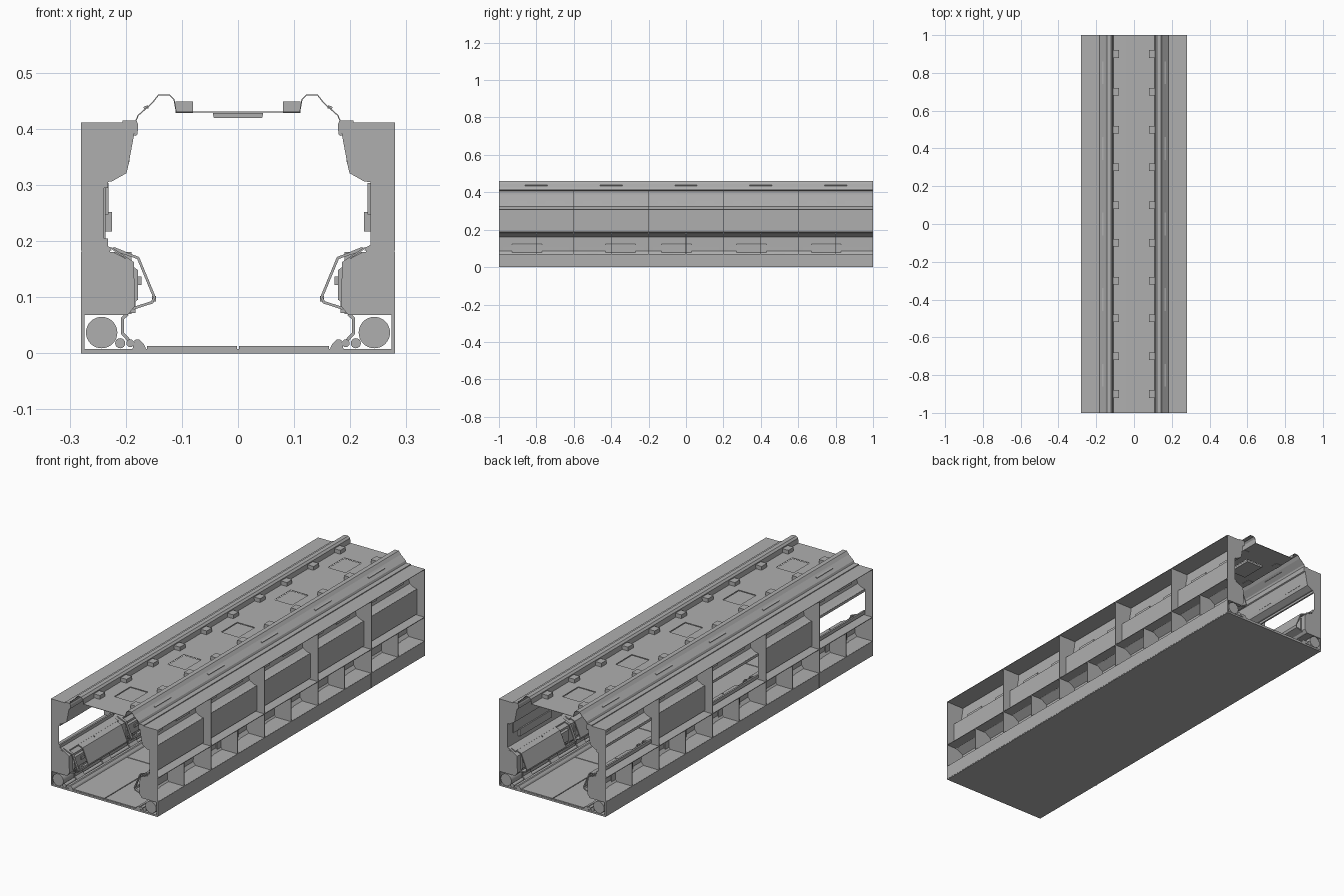
import bpy, bmesh, math

if "Cube" in bpy.data.objects:
    bpy.data.objects.remove(bpy.data.objects["Cube"])

BAYS = [-0.8, -0.4, 0.0, 0.4, 0.8]
SIDES = {"right": 1, "left": -1}

# Dark painted metal used on every part
METAL = bpy.data.materials.new("dark_metal")
METAL.diffuse_color = (0.43, 0.43, 0.43, 1)
METAL.use_nodes = True
METAL.node_tree.nodes["Principled BSDF"].inputs["Base Color"].default_value = METAL.diffuse_color


def finish(name, bm):
    mesh = bpy.data.meshes.new(name)
    bm.to_mesh(mesh)
    bm.free()
    mesh.materials.append(METAL)
    ob = bpy.data.objects.new(name, mesh)
    bpy.context.collection.objects.link(ob)
    return ob


def prism(name, profile, spans, s=1):
    """Closed x/z profile extruded over each (y0, y1) span."""
    bm = bmesh.new()
    for y0, y1 in spans:
        f = bm.faces.new([bm.verts.new((s * x, y0, z)) for x, z in profile])
        r = bmesh.ops.extrude_face_region(bm, geom=[f])
        bmesh.ops.translate(bm, vec=(0, y1 - y0, 0),
                            verts=[v for v in r["geom"] if isinstance(v, bmesh.types.BMVert)])
    bmesh.ops.recalc_face_normals(bm, faces=bm.faces)
    return finish(name, bm)


def box(name, x0, x1, z0, z1, spans, s=1):
    return prism(name, [(x0, z0), (x1, z0), (x1, z1), (x0, z1)], spans, s)


def sheet(name, path, spans, s=1, thick=0.003):
    """Open x/z path swept over y spans and thickened."""
    bm = bmesh.new()
    for y0, y1 in spans:
        a = [bm.verts.new((s * x, y0, z)) for x, z in path]
        b = [bm.verts.new((s * x, y1, z)) for x, z in path]
        for i in range(len(path) - 1):
            bm.faces.new((a[i], a[i + 1], b[i + 1], b[i]))
    bmesh.ops.recalc_face_normals(bm, faces=bm.faces)
    ob = finish(name, bm)
    m = ob.modifiers.new("thickness", "SOLIDIFY")
    m.thickness = thick
    m.offset = 0
    return ob


def pipe(name, x, z, r, sides):
    bpy.ops.mesh.primitive_cylinder_add(vertices=sides, radius=r, depth=2, location=(x, 0, z),
                                        rotation=(math.pi / 2, 0, 0))
    bpy.context.object.name = name
    bpy.context.object.data.materials.append(METAL)
    bpy.ops.object.shade_smooth_by_angle()


def at(centres, half):
    return [(c - half, c + half) for c in centres]


FULL = [(-1, 1)]
RIBS = [(-1, -0.997)] + at([-0.6, -0.2, 0.2, 0.6], 0.0015) + [(0.997, 1)]
TENTHS = [-0.9 + 0.2 * i for i in range(10)]

# Floor base and walkway tiles
box("floor_base", -0.278, 0.278, 0, 0.008, FULL)
for side, s in SIDES.items():
    box(f"floor_tiles_{side}", 0.002, 0.162, 0.008, 0.013, at(BAYS, 0.198), s)

# Ceiling trough with two ridges, open square above each hanging plate
half_roof = [(0.183, 0.412), (0.178, 0.424), (0.153, 0.446), (0.142, 0.46),
             (0.122, 0.46), (0.114, 0.452), (0.11, 0.43), (0.046, 0.43)]
for side, s in SIDES.items():
    sheet(f"ceiling_shell_{side}", half_roof, FULL, s, 0.002)
edges = [-1] + [v for c in BAYS for v in (c - 0.06, c + 0.06)] + [1]
box("ceiling_centre", -0.046, 0.046, 0.429, 0.431, list(zip(edges[0::2], edges[1::2])))
prism("ceiling_light_plate", [(-0.045, 0.428), (-0.043, 0.419), (0.043, 0.419), (0.045, 0.428)],
      at(BAYS, 0.06))

upper_rib = [(0.28, 0.41), (0.184, 0.41), (0.187, 0.388), (0.197, 0.335), (0.2, 0.322),
             (0.225, 0.308), (0.239, 0.305), (0.239, 0.195), (0.23, 0.19), (0.225, 0.183),
             (0.28, 0.183)]
lower_rib = [(0.28, 0.181), (0.223, 0.181), (0.187, 0.162), (0.185, 0.085), (0.195, 0.07),
             (0.28, 0.07)]
upper_wall = [(0.186, 0.41), (0.187, 0.388), (0.197, 0.335), (0.2, 0.322),
              (0.225, 0.308), (0.239, 0.306)]
lower_wall = [(0.239, 0.19), (0.225, 0.187), (0.187, 0.162), (0.185, 0.085), (0.197, 0.07)]

for side, s in SIDES.items():
    # Structural ribs between the bays, open around the pipes at the foot
    prism(f"upper_rib_{side}", upper_rib, RIBS, s)
    prism(f"lower_rib_{side}", lower_rib, RIBS, s)
    box(f"rib_foot_{side}", 0.274, 0.28, 0, 0.07, RIBS, s)

    # Continuous outer plates
    box(f"roof_edge_{side}", 0.18, 0.28, 0.409, 0.411, FULL, s)
    box(f"outer_skirt_{side}", 0.275, 0.279, 0.003, 0.07, FULL, s)
    box(f"service_deck_{side}", 0.197, 0.278, 0.068, 0.0705, FULL, s)
    box(f"service_shelf_{side}", 0.228, 0.279, 0.181, 0.184, FULL, s)
    box(f"service_divider_{side}", 0.19, 0.279, 0.07, 0.181, at(BAYS, 0.0015), s)

    # Wall skins
    sheet(f"upper_wall_{side}", upper_wall, FULL, s)
    sheet(f"lower_wall_{side}", lower_wall, FULL, s)

    # Middle wall panels; the left side has windows in alternate bays
    solid = BAYS if s > 0 else [-0.4, 0.4]
    box(f"middle_panel_{side}", 0.236, 0.24, 0.19, 0.307, at(solid, 0.2), s)
    box(f"panel_upper_trim_{side}", 0.231, 0.238, 0.247, 0.304, at(solid, 0.16), s)
    box(f"panel_pad_{side}", 0.225, 0.238, 0.217, 0.252, at(solid, 0.12), s)
    if s < 0:
        win = [-0.8, 0.0, 0.8]
        for tag, z0, z1 in (("sill", 0.19, 0.205), ("head", 0.295, 0.307)):
            box(f"window_{tag}", 0.232, 0.24, z0, z1, at(win, 0.2), s)

    # Cornice lip, upper vents and roof slots
    prism(f"cornice_{side}", [(0.206, 0.415), (0.181, 0.415), (0.178, 0.408), (0.179, 0.39),
                              (0.184, 0.387), (0.188, 0.408), (0.206, 0.411)], FULL, s)
    prism(f"wall_vent_{side}", [(0.193, 0.352), (0.2, 0.352), (0.203, 0.338), (0.194, 0.338)],
          at(TENTHS, 0.05), s)
    prism(f"roof_slot_{side}", [(0.159, 0.437), (0.161, 0.442), (0.169, 0.439), (0.167, 0.435)],
          at(BAYS, 0.06), s)
    box(f"ceiling_clip_{side}", 0.08, 0.111, 0.428, 0.449, at(TENTHS, 0.02), s)

    # Outer hatches in the lower compartments
    prism(f"service_hatch_{side}", [(0.183, 0.072), (0.192, 0.072), (0.192, 0.118),
                                    (0.188, 0.124), (0.183, 0.124)],
          at([-0.85, -0.35, -0.05, 0.35, 0.75], 0.08), s)

    # Bent guard plates standing off the lower wall, with an open framed end
    guard = [(0.222, 0.186), (0.178, 0.17), (0.149, 0.1), (0.153, 0.091), (0.187, 0.08)]
    sheet(f"guard_plate_{side}", guard, [(c - 0.11, c + 0.18) for c in BAYS], s, 0.005)
    sheet(f"guard_hoop_{side}", guard, [(c - 0.19, c - 0.178) for c in BAYS], s, 0.005)
    box(f"guard_bar_{side}", 0.146, 0.153, 0.092, 0.102,
        [(c - 0.178, c - 0.11) for c in BAYS], s)
    prism(f"guard_top_{side}", [(0.222, 0.19), (0.2, 0.181), (0.2, 0.175), (0.222, 0.184)],
          at(BAYS, 0.19), s)

    # Raised equipment covers on the lower wall
    covers = [c + d for c in BAYS for d in (-0.1, 0.1)]
    prism(f"wall_cover_{side}", [(0.187, 0.155), (0.178, 0.148), (0.178, 0.096), (0.187, 0.088)],
          at(covers, 0.075), s)
    box(f"wall_latch_{side}", 0.172, 0.18, 0.122, 0.137, at(covers, 0.025), s)

    # Kerb, foot brackets and pipes along the floor edge
    prism(f"kerb_{side}", [(0.164, 0.008), (0.168, 0.017), (0.176, 0.025), (0.184, 0.024),
                           (0.188, 0.008)], FULL, s)
    sheet(f"foot_bracket_{side}", [(0.197, 0.07), (0.206, 0.062), (0.206, 0.036), (0.188, 0.016)],
          at(covers, 0.03), s, 0.006)
    pipe(f"main_pipe_{side}", s * 0.243, 0.037, 0.028, 32)
    pipe(f"small_pipe_{side}", s * 0.21, 0.018, 0.009, 16)
    pipe(f"edge_pipe_{side}", s * 0.192, 0.018, 0.007, 16)
